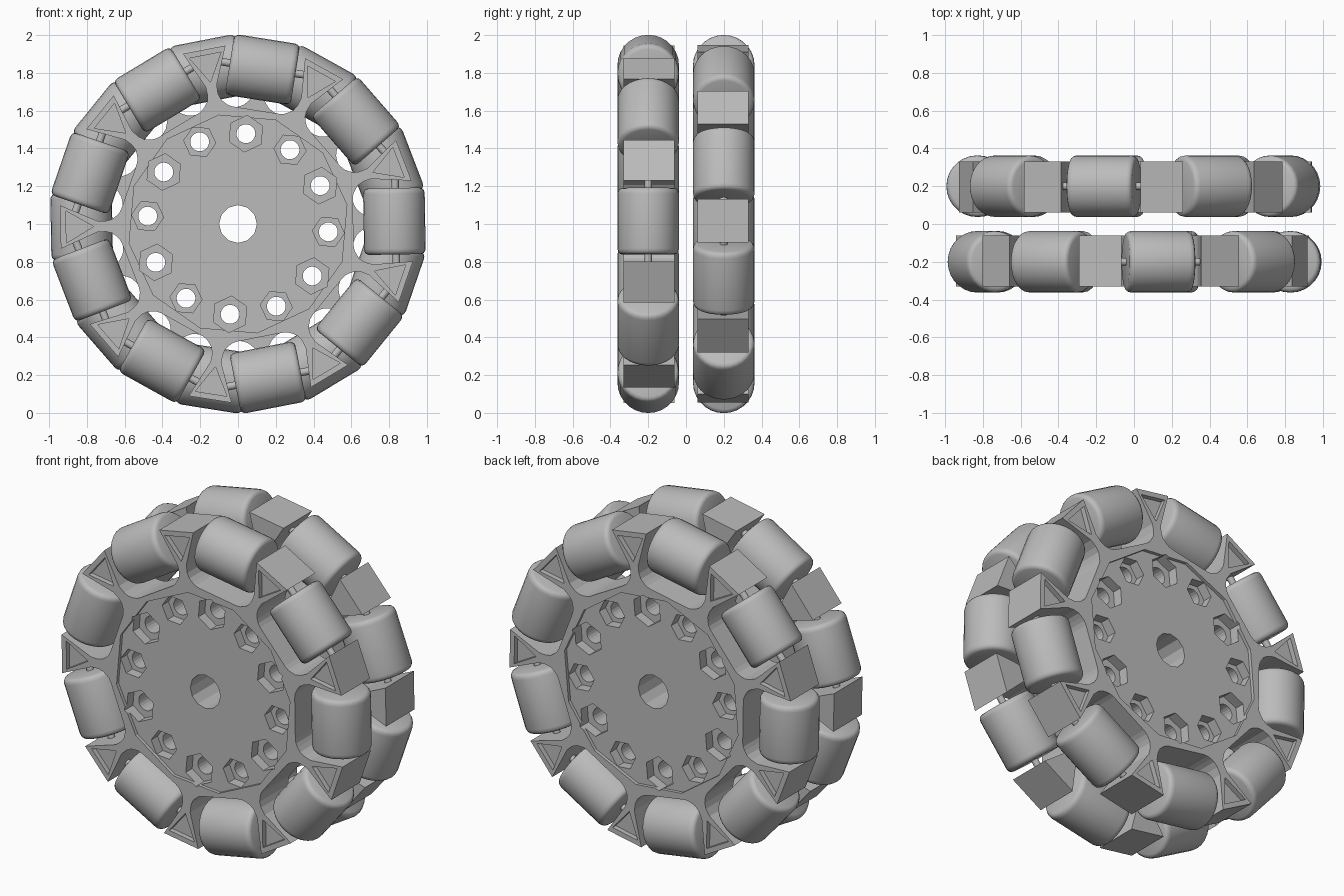
import bpy, bmesh
from math import radians, cos, sin, hypot, atan2, degrees, pi
from mathutils import Matrix

cube = bpy.data.objects.get("Cube")
if cube:
    bpy.data.objects.remove(cube)

grey = bpy.data.materials.new("mid_grey")
grey.use_nodes = True
colour = (0.5, 0.5, 0.5, 1)
grey.diffuse_color = colour
grey.node_tree.nodes["Principled BSDF"].inputs["Base Color"].default_value = colour

COUNT, PITCH = 9, 40        # rollers per wheel, degrees between them
TILT = 1                    # angle of the first roller
FRONT, INNER = -0.33, -0.06 # faces of the front hub
AXIS_Y = -0.2               # middle plane of the front rollers


def polar(r, deg):
    return r * cos(radians(deg)), r * sin(radians(deg))


def ring(r, sides, start=0, centre=(0, 0)):
    pts = [polar(r, start + 360 * i / sides) for i in range(sides)]
    return [(centre[0] + x, centre[1] + z) for x, z in pts]


def prism(bm, outline, y0, y1):
    """Extrude an outline in the xz plane from y0 to y1."""
    face = bm.faces.new([bm.verts.new((x, y0, z)) for x, z in outline])
    out = bmesh.ops.extrude_face_region(bm, geom=[face])
    moved = [v for v in out["geom"] if isinstance(v, bmesh.types.BMVert)]
    bmesh.ops.translate(bm, verts=moved, vec=(0, y1 - y0, 0))


def to_mesh(bm, name):
    bmesh.ops.recalc_face_normals(bm, faces=bm.faces)
    mesh = bpy.data.meshes.new(name)
    bm.to_mesh(mesh)
    bm.free()
    mesh.materials.append(grey)
    return mesh


def place(mesh, name, matrix):
    obj = bpy.data.objects.new(name, mesh)
    bpy.context.collection.objects.link(obj)
    obj.matrix_world = Matrix.Translation((0, 0, 1)) @ matrix
    return obj


def lathe(profile, sides, name):
    """Revolve (along z, radius) pairs into a smooth solid on the z axis."""
    bm = bmesh.new()
    verts = [bm.verts.new((r, 0, t)) for t, r in profile]
    edges = [bm.edges.new(p) for p in zip(verts, verts[1:])]
    bmesh.ops.spin(bm, geom=verts + edges, cent=(0, 0, 0), axis=(0, 0, 1),
                   angle=2 * pi, steps=sides)
    bmesh.ops.remove_doubles(bm, verts=bm.verts, dist=0.0001)
    mesh = to_mesh(bm, name)
    mesh.shade_smooth()
    mesh.set_sharp_from_angle(angle=radians(35))
    return mesh


# Hub outline: triangular roller mounts on waisted spokes, rounded pockets between
half = [(0.94, 0.115), (0.745, 0.03), (0.70, 0.028), (0.668, 0.036)]
for p, q in [(0.625, 0.172), (0.614, 0.15), (0.61, 0.125)]:
    half.append(polar(hypot(p, q), PITCH / 2 - degrees(atan2(q, p))))
spoke = [(u, -v) for u, v in reversed(half)] + half
spoke_angles = [TILT + PITCH / 2 + PITCH * i for i in range(COUNT)]
outline = []
for a in spoke_angles:
    outline += [polar(hypot(u, v), a + degrees(atan2(v, u))) for u, v in spoke]
bm = bmesh.new()
prism(bm, outline, FRONT, INNER)
hub_mesh = to_mesh(bm, "front_hub")
hub = place(hub_mesh, "front_hub", Matrix())

# Cutters: shallow face recess, engraved triangles and hex pockets, bolt holes
recess, pockets, holes = bmesh.new(), bmesh.new(), bmesh.new()
prism(recess, ring(0.585, 12, 10), FRONT - 0.1, FRONT + 0.02)
for a in spoke_angles:
    tri = [(0.91, -0.085), (0.91, 0.085), (0.765, 0)]
    prism(pockets, [polar(hypot(u, v), a + degrees(atan2(v, u))) for u, v in tri],
          FRONT - 0.1, FRONT + 0.03)
for i in range(12):
    a = 25 + 30 * i
    prism(pockets, ring(0.085 if i % 2 else 0.097, 6, a, polar(0.48, a)),
          FRONT - 0.1, FRONT + 0.08)
    prism(holes, ring(0.05, 20, a, polar(0.48, a)), FRONT - 0.1, INNER + 0.05)
prism(holes, ring(0.1, 12), FRONT - 0.1, INNER + 0.05)

cutters = []
for bm, name in [(recess, "recess_cutter"), (pockets, "pocket_cutter"), (holes, "hole_cutter")]:
    cutter = place(to_mesh(bm, name), name, Matrix())
    cutter.hide_render = True
    cutters.append(cutter)
    mod = hub.modifiers.new(name, "BOOLEAN")
    mod.operation, mod.solver, mod.object = "DIFFERENCE", "EXACT", cutter
bpy.context.view_layer.update()
cut = bpy.data.meshes.new_from_object(hub.evaluated_get(bpy.context.evaluated_depsgraph_get()))
hub.modifiers.clear()
hub.data = cut
for cutter in cutters:
    bpy.data.objects.remove(cutter)

# Rear hub: half a turn on the axle, facing backwards
turn = Matrix.Rotation(pi, 4, "Y")
rear_mesh = cut.copy()
rear_mesh.transform(Matrix.Scale(-1, 4, (0, 1, 0)))
rear_mesh.flip_normals()
place(rear_mesh, "rear_hub", turn)

# Rollers with rounded rims, each on a thin axle between two mounts
side = [(0.176, 0), (0.176, 0.138), (0.171, 0.152), (0.16, 0.16), (0.145, 0.163)]
roller = lathe(side + [(-t, r) for t, r in reversed(side)], 28, "roller")
axle = lathe([(0.24, 0), (0.24, 0.02), (-0.24, 0.02), (-0.24, 0)], 12, "axle")
for wheel, y, extra in [("front", AXIS_Y, 0), ("rear", -AXIS_Y, 180)]:
    for i in range(COUNT):
        spin = Matrix.Rotation(-radians(TILT + PITCH * i + extra), 4, "Y")
        place(roller, f"{wheel}_roller_{i + 1}", spin @ Matrix.Translation((0.828, y, 0)))
        place(axle, f"{wheel}_axle_{i + 1}", spin @ Matrix.Translation((0.835, y, 0)))
